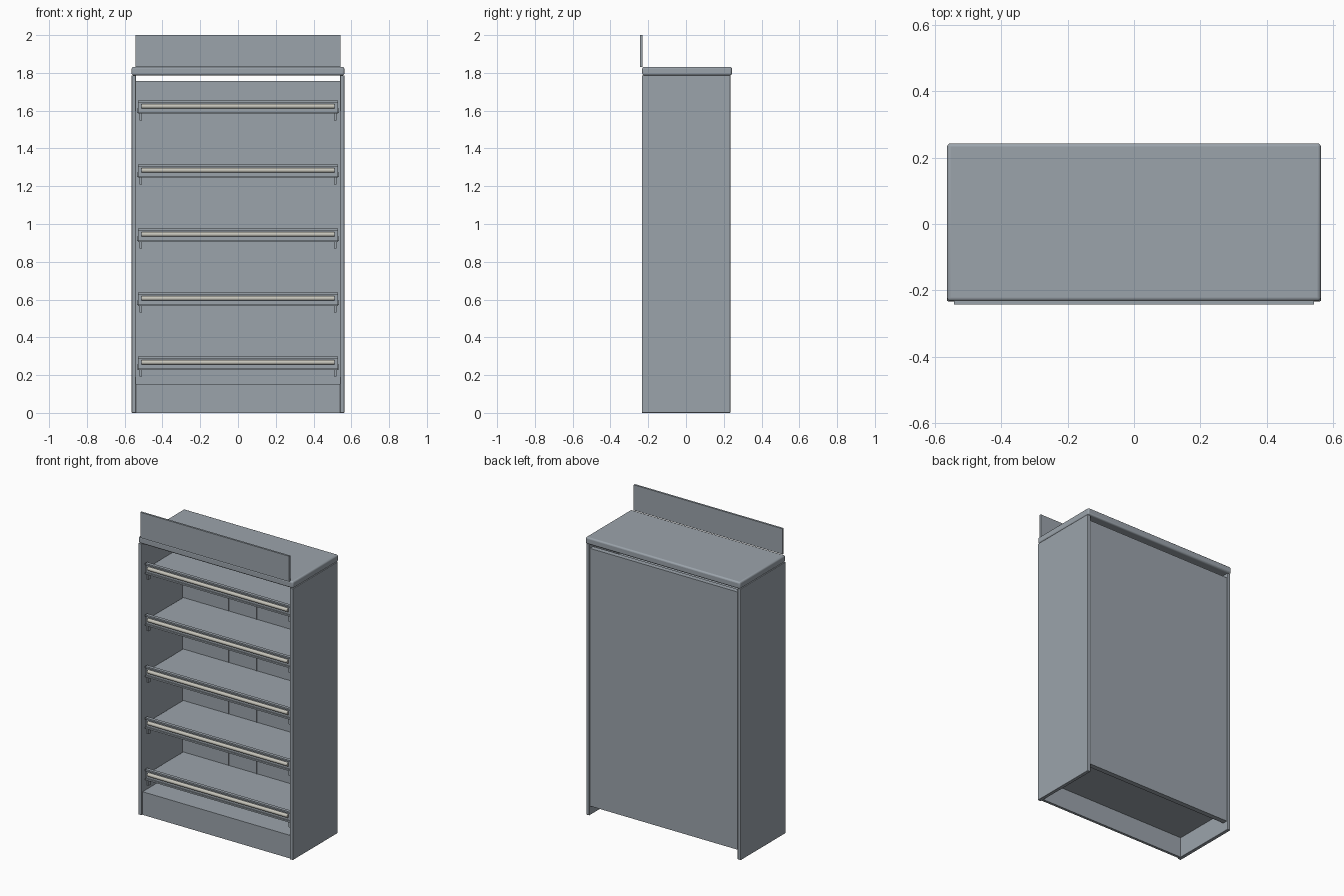
import bpy, math

old = bpy.data.objects.get("Cube")
if old:
    bpy.data.objects.remove(old, do_unlink=True)


def make_material(name, colour):
    mat = bpy.data.materials.new(name)
    mat.use_nodes = True
    mat.diffuse_color = (*colour, 1)
    mat.node_tree.nodes["Principled BSDF"].inputs["Base Color"].default_value = (*colour, 1)
    return mat


grey = make_material("blue grey metal", (0.33, 0.37, 0.41))
beige = make_material("pale rail", (0.56, 0.55, 0.49))


def box(name, x, y, z, bevel=0, mat=grey):
    """Box spanning the given (low, high) ranges."""
    ranges = (x, y, z)
    bpy.ops.mesh.primitive_cube_add(size=1, location=[(a + b) / 2 for a, b in ranges])
    obj = bpy.context.object
    obj.name = name
    obj.scale = [b - a for a, b in ranges]
    bpy.ops.object.transform_apply(location=False, rotation=False, scale=True)
    obj.data.materials.append(mat)
    if bevel:
        mod = obj.modifiers.new("rounded edges", "BEVEL")
        mod.width = bevel
        mod.segments = 3
        bpy.ops.object.shade_smooth_by_angle()
    return obj


# Cabinet shell
for side, s in (("left", 1), ("right", -1)):
    box(side + "_side_panel", sorted((s * 0.54, s * 0.563)), (-0.233, 0.235), (0, 1.787), 0.003)
box("top_board", (-0.563, 0.563), (-0.232, 0.243), (1.787, 1.832), 0.01)
box("header_board", (-0.542, 0.542), (-0.243, -0.23), (1.832, 2.0))
box("back_panel", (-0.54, 0.54), (0.195, 0.228), (0.06, 1.757))
box("kick_board", (-0.54, 0.54), (-0.222, -0.205), (0, 0.135))
box("bottom_deck", (-0.54, 0.54), (-0.222, 0.195), (0.135, 0.152))

# Narrow seams on the inside of the back
for i in range(5):
    x = (i - 2) * 0.205
    box(f"back_seam_{i + 1}", (x - 0.002, x + 0.002), (0.192, 0.196), (0.152, 1.757))

# Shelves with a front lip, a rounded rail and two small brackets
for i in range(5):
    z = 0.228 + i * 0.339
    n = i + 1
    box(f"shelf_{n}", (-0.535, 0.535), (-0.19, 0.195), (z + 0.003, z + 0.028))
    box(f"shelf_lip_{n}", (-0.53, 0.53), (-0.202, -0.188), (z, z + 0.07))
    for part, h in (("lower", 0), ("upper", 0.06)):
        box(f"lip_{part}_edge_{n}", (-0.53, 0.53), (-0.21, -0.202), (z + h, z + h + 0.01))
    bpy.ops.mesh.primitive_cylinder_add(vertices=20, radius=0.012, depth=1.02,
                                        location=(0, -0.206, z + 0.039),
                                        rotation=(0, math.pi / 2, 0))
    rail = bpy.context.object
    rail.name = f"shelf_rail_{n}"
    rail.data.materials.append(beige)
    bpy.ops.object.shade_smooth_by_angle()
    for side, s in (("left", 1), ("right", -1)):
        box(f"{side}_bracket_{n}", sorted((s * 0.509, s * 0.521)),
            (-0.202, -0.18), (z - 0.036, z + 0.003))
